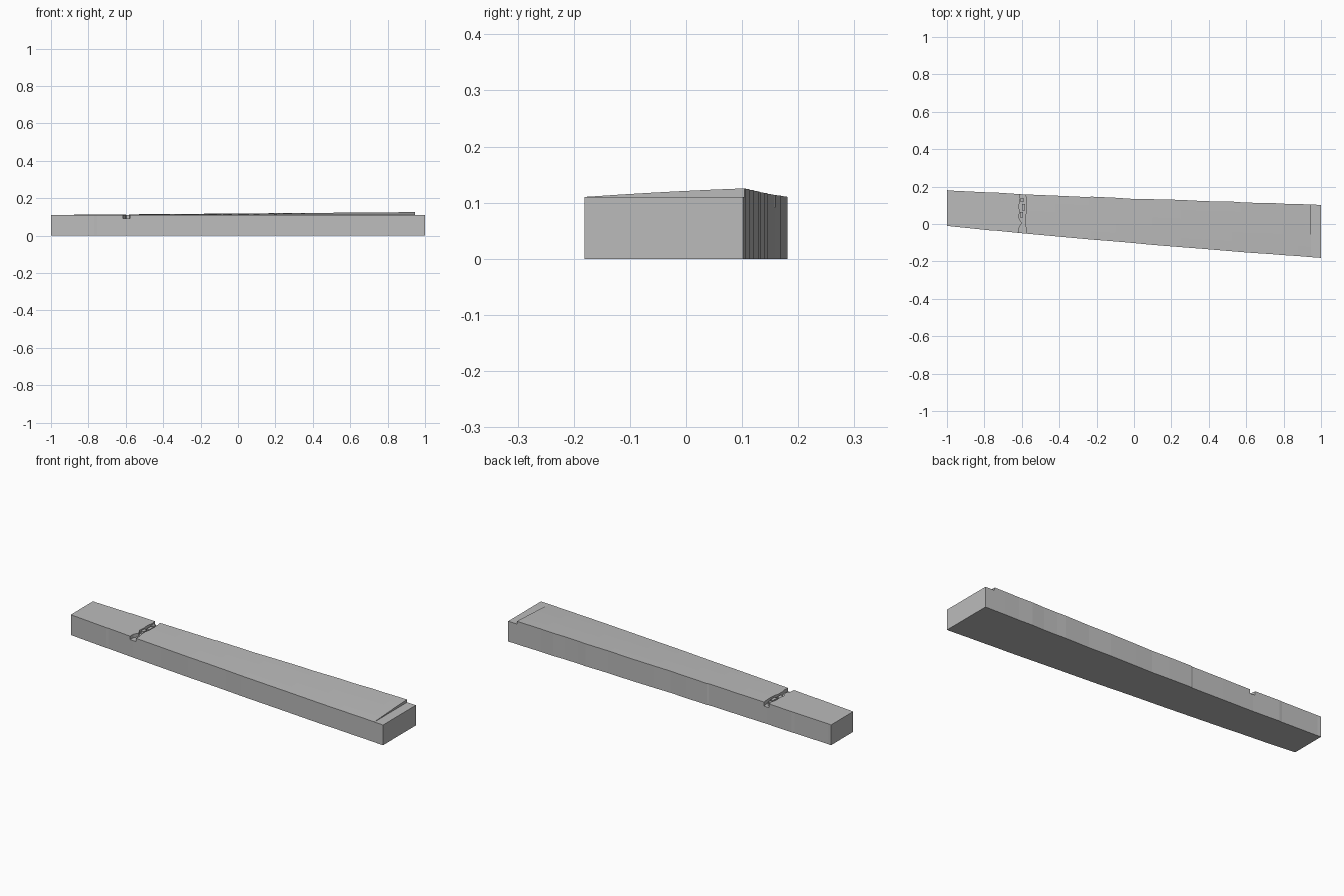
import bpy
import bmesh
import random

random.seed(4)
cube = bpy.data.objects.get("Cube")
if cube:
    bpy.data.objects.remove(cube, do_unlink=True)

grey = bpy.data.materials.new("stone grey")
grey.use_nodes = True
colour = (0.5, 0.5, 0.5, 1)
grey.diffuse_color = colour
grey.node_tree.nodes["Principled BSDF"].inputs["Base Color"].default_value = colour

LEDGE_X, LEDGE_Z = 0.945, 0.11
FRONT = [(-1, -0.01), (-0.6, -0.05), (-0.2, -0.085), (0.2, -0.12), (0.6, -0.152), (1, -0.181)]
BACK = [(-1, 0.181), (-0.6, 0.16), (0, 0.135), (0.5, 0.12), (1, 0.102)]


def along(points, x):
    """Read a height on a polyline."""
    for (x0, y0), (x1, y1) in zip(points, points[1:]):
        if x <= x1:
            return y0 + (y1 - y0) * (x - x0) / (x1 - x0)
    return points[-1][1]


def make_object(name, bm):
    bmesh.ops.recalc_face_normals(bm, faces=bm.faces)
    mesh = bpy.data.meshes.new(name)
    bm.to_mesh(mesh)
    bm.free()
    mesh.materials.append(grey)
    obj = bpy.data.objects.new(name, mesh)
    bpy.context.collection.objects.link(obj)
    return obj


def section(bm, x, raised, front_shift, back_shift):
    """Closed cross-section: bottom edge, then the slightly domed top."""
    y0 = along(FRONT, x) + front_shift
    y1 = along(BACK, x) + back_shift
    rise = 0.015 * (x + 1) / (1 + LEDGE_X) if raised else 0
    ring = [(y1, 0), (y0, 0)]
    for i in range(6):
        u = i / 5
        dome = u * (1.3 - 0.3 * u)
        ring.append((y0 + (y1 - y0) * u, LEDGE_Z + rise * dome + (0.0005 if raised else 0)))
    return [bm.verts.new((x, y, z)) for y, z in ring]


# Long tapering slab with slightly uneven side walls
bm = bmesh.new()
stations = [-1, -0.98, -0.77, -0.755, -0.6, -0.42, -0.24, -0.23, -0.1, 0, 0.1,
            0.25, 0.38, 0.52, 0.57, 0.65, 0.72, 0.8, 0.88]
rings = []
for x in stations:
    inner = x > -1
    rings.append(section(bm, x, True, random.uniform(-0.001, 0.001) * inner,
                         random.uniform(-0.002, 0.002) * inner))
# Step down to the low end ledge
rings.append(section(bm, LEDGE_X, True, 0, 0))
rings.append(section(bm, LEDGE_X, False, 0, 0))
rings.append(section(bm, 1, False, 0, 0))
for a, b in zip(rings, rings[1:]):
    for i in range(len(a)):
        j = (i + 1) % len(a)
        quad = [a[i], a[j], b[j], b[i]]
        if len({tuple(v.co) for v in quad}) == 4:
            bm.faces.new(quad)
bm.faces.new(rings[0])
bm.faces.new(rings[-1])
bmesh.ops.remove_doubles(bm, verts=bm.verts, dist=0.00001)
slab = make_object("slab", bm)

# Winding channel across the narrow end: (y, left x, right x)
channel = [(-0.08, -0.617, -0.577), (-0.02, -0.615, -0.578), (0.005, -0.6, -0.583),
           (0.035, -0.617, -0.583), (0.06, -0.612, -0.577), (0.1, -0.615, -0.575),
           (0.135, -0.608, -0.577), (0.155, -0.612, -0.58), (0.2, -0.61, -0.582)]
bm = bmesh.new()
outline = [(left, y) for y, left, right in channel]
outline += [(right, y) for y, left, right in reversed(channel)]
floor = bm.faces.new([bm.verts.new((x, y, 0.092)) for x, y in outline])
sides = bmesh.ops.extrude_face_region(bm, geom=[floor])
top = [g for g in sides["geom"] if isinstance(g, bmesh.types.BMVert)]
bmesh.ops.translate(bm, verts=top, vec=(0, 0, 0.06))
cutter = make_object("channel_cutter", bm)
cutter.hide_render = True
cutter.hide_viewport = True

cut = slab.modifiers.new("channel", "BOOLEAN")
cut.operation = "DIFFERENCE"
cut.solver = "EXACT"
cut.object = cutter

# Low stones left standing inside the channel
for x, y, length in ((-0.601, 0.05, 0.03), (-0.592, 0.09, 0.036), (-0.598, 0.128, 0.02)):
    bm = bmesh.new()
    bmesh.ops.create_cube(bm, size=1)
    bmesh.ops.scale(bm, verts=bm.verts, vec=(0.016, length, 0.018))
    bmesh.ops.translate(bm, verts=bm.verts, vec=(x, y, 0.1))
    make_object("channel_stone", bm)
